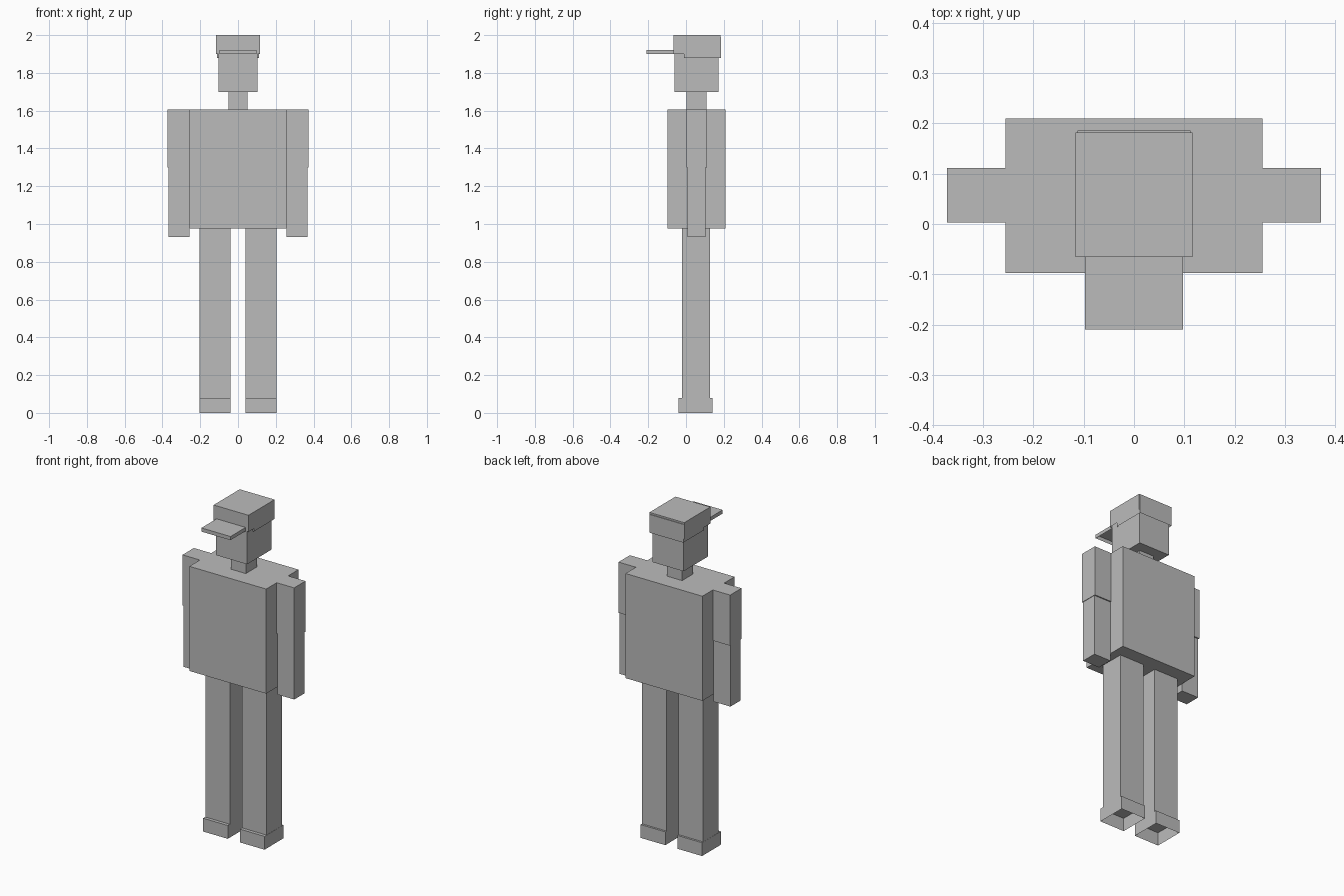
import bpy, bmesh

if "Cube" in bpy.data.objects:
    bpy.data.objects.remove(bpy.data.objects["Cube"])

grey = bpy.data.materials.new("plain grey")
grey.diffuse_color = (0.5, 0.5, 0.5, 1)
grey.use_nodes = True
grey.node_tree.nodes["Principled BSDF"].inputs["Base Color"].default_value = grey.diffuse_color


def box(name, x, y, z, open_bottom=False):
    """Box from (min, max) ranges, optionally without its underside."""
    bm = bmesh.new()
    bmesh.ops.create_cube(bm, size=1)
    for v in bm.verts:
        for i, (lo, hi) in enumerate((x, y, z)):
            v.co[i] = hi if v.co[i] > 0 else lo
    bm.normal_update()
    if open_bottom:
        under = [f for f in bm.faces if f.normal.z < -0.5]
        bmesh.ops.delete(bm, geom=under, context='FACES_ONLY')
    mesh = bpy.data.meshes.new(name)
    bm.to_mesh(mesh)
    bm.free()
    mesh.materials.append(grey)
    obj = bpy.data.objects.new(name, mesh)
    bpy.context.collection.objects.link(obj)


def pair(name, x, y, z, open_bottom=False):
    """The same box on both sides of the body."""
    box("right_" + name, x, y, z, open_bottom)
    box("left_" + name, (-x[1], -x[0]), y, z, open_bottom)


# body
box("torso", (-0.256, 0.256), (-0.097, 0.21), (0.975, 1.605))
box("neck", (-0.05, 0.05), (0.003, 0.108), (1.605, 1.70))
box("head", (-0.104, 0.104), (-0.062, 0.172), (1.70, 1.95))

# cap: crown, lower rear band and thin peak
box("cap_crown", (-0.116, 0.116), (-0.066, 0.182), (1.90, 2.0), True)
box("cap_rear_band", (-0.112, 0.112), (-0.01, 0.186), (1.88, 1.99), True)
box("cap_peak", (-0.097, 0.097), (-0.21, -0.01), (1.90, 1.922), True)

# arms: sleeve above, slightly slimmer forearm below
pair("sleeve", (0.256, 0.372), (0.003, 0.111), (1.30, 1.605))
pair("forearm", (0.256, 0.369), (0.008, 0.104), (0.93, 1.30))

# legs and hollow shoes
pair("leg", (0.04, 0.204), (-0.02, 0.128), (0.08, 0.975))
pair("shoe", (0.04, 0.205), (-0.04, 0.14), (0.0, 0.08), True)
